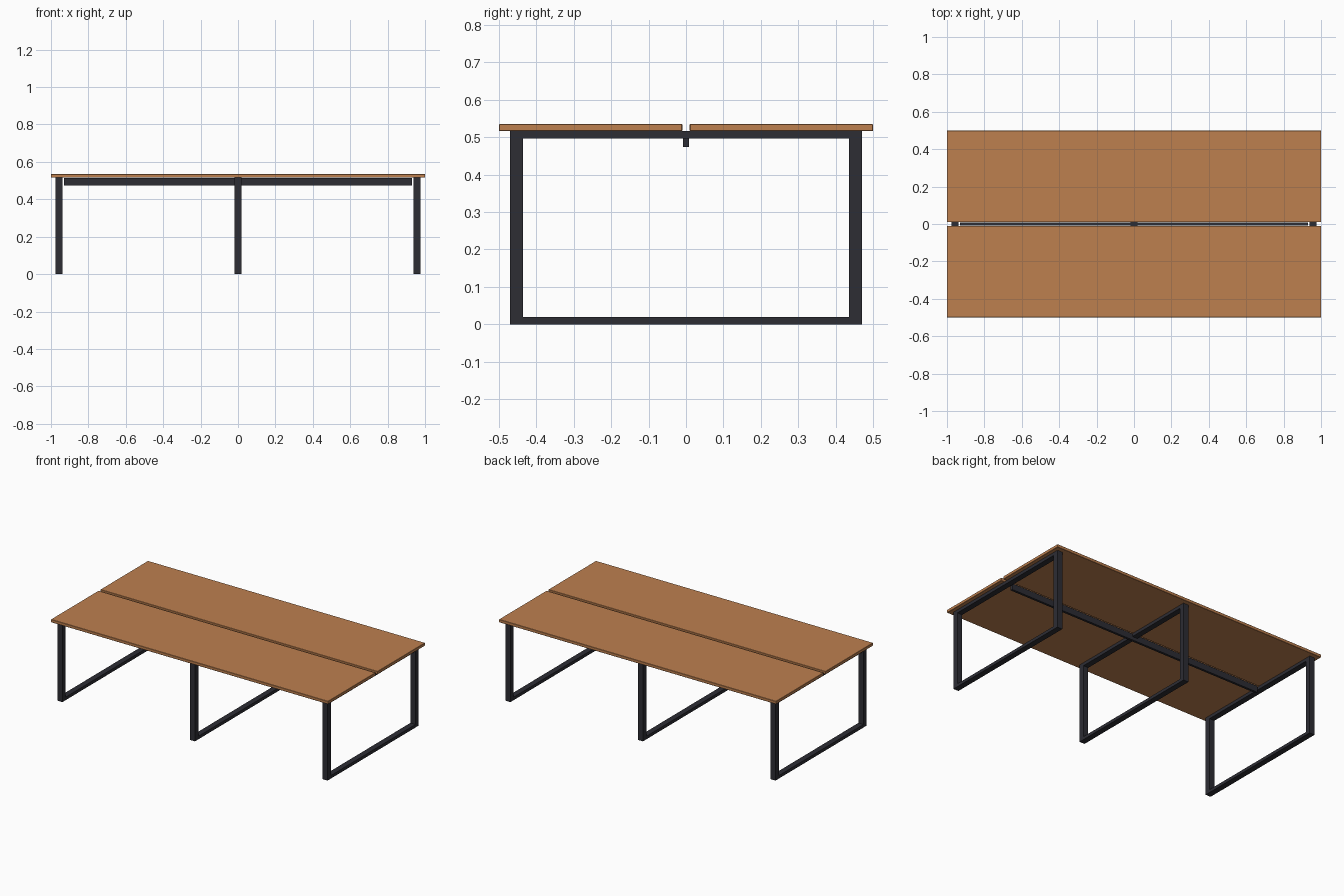
import bpy
import bmesh

if "Cube" in bpy.data.objects:
    bpy.data.objects.remove(bpy.data.objects["Cube"])


def material(name, rgb):
    m = bpy.data.materials.new(name)
    m.diffuse_color = (*rgb, 1.0)
    m.use_nodes = True
    m.node_tree.nodes["Principled BSDF"].inputs["Base Color"].default_value = m.diffuse_color
    return m


WOOD = material("warm wood", (0.51, 0.215, 0.078))
METAL = material("dark metal", (0.026, 0.026, 0.034))


def build(name, boxes, mat, bevel=0.0):
    """Make one object from boxes given as (x0, x1, y0, y1, z0, z1)."""
    bm = bmesh.new()
    for x0, x1, y0, y1, z0, z1 in boxes:
        for v in bmesh.ops.create_cube(bm, size=1.0)["verts"]:
            v.co.x = x0 if v.co.x < 0 else x1
            v.co.y = y0 if v.co.y < 0 else y1
            v.co.z = z0 if v.co.z < 0 else z1
    mesh = bpy.data.meshes.new(name)
    bm.to_mesh(mesh)
    bm.free()
    mesh.materials.append(mat)
    obj = bpy.data.objects.new(name, mesh)
    bpy.context.collection.objects.link(obj)
    if bevel:
        mod = obj.modifiers.new("soft edge", "BEVEL")
        mod.width = bevel
        mod.segments = 1
    return obj


TOP, FRAME_TOP = 0.535, 0.516

# Two desktop boards with a cable gap between them
build("front_board", [(-1, 1, -0.5, -0.01, FRAME_TOP, TOP)], WOOD, 0.0015)
build("back_board", [(-1, 1, 0.01, 0.5, FRAME_TOP, TOP)], WOOD, 0.0015)

# Three rectangular loop legs: two wide uprights joined by thin rails
W, Y, LEG, RAIL = 0.0185, 0.47, 0.034, 0.02
for name, x in (("left_leg_frame", -0.957), ("middle_leg_frame", 0.0),
                ("right_leg_frame", 0.957)):
    inner = Y - LEG
    build(name, [
        (x - W, x + W, -Y, -inner, 0, FRAME_TOP),
        (x - W, x + W, inner, Y, 0, FRAME_TOP),
        (x - W, x + W, -inner, inner, 0, RAIL),
        (x - W, x + W, -inner, inner, FRAME_TOP - RAIL, FRAME_TOP),
    ], METAL)

# Long beam under the gap, stopping short of the end frames
build("centre_beam", [(-0.93, 0.93, -0.0075, 0.0075, 0.474, FRAME_TOP - 0.001)], METAL)
